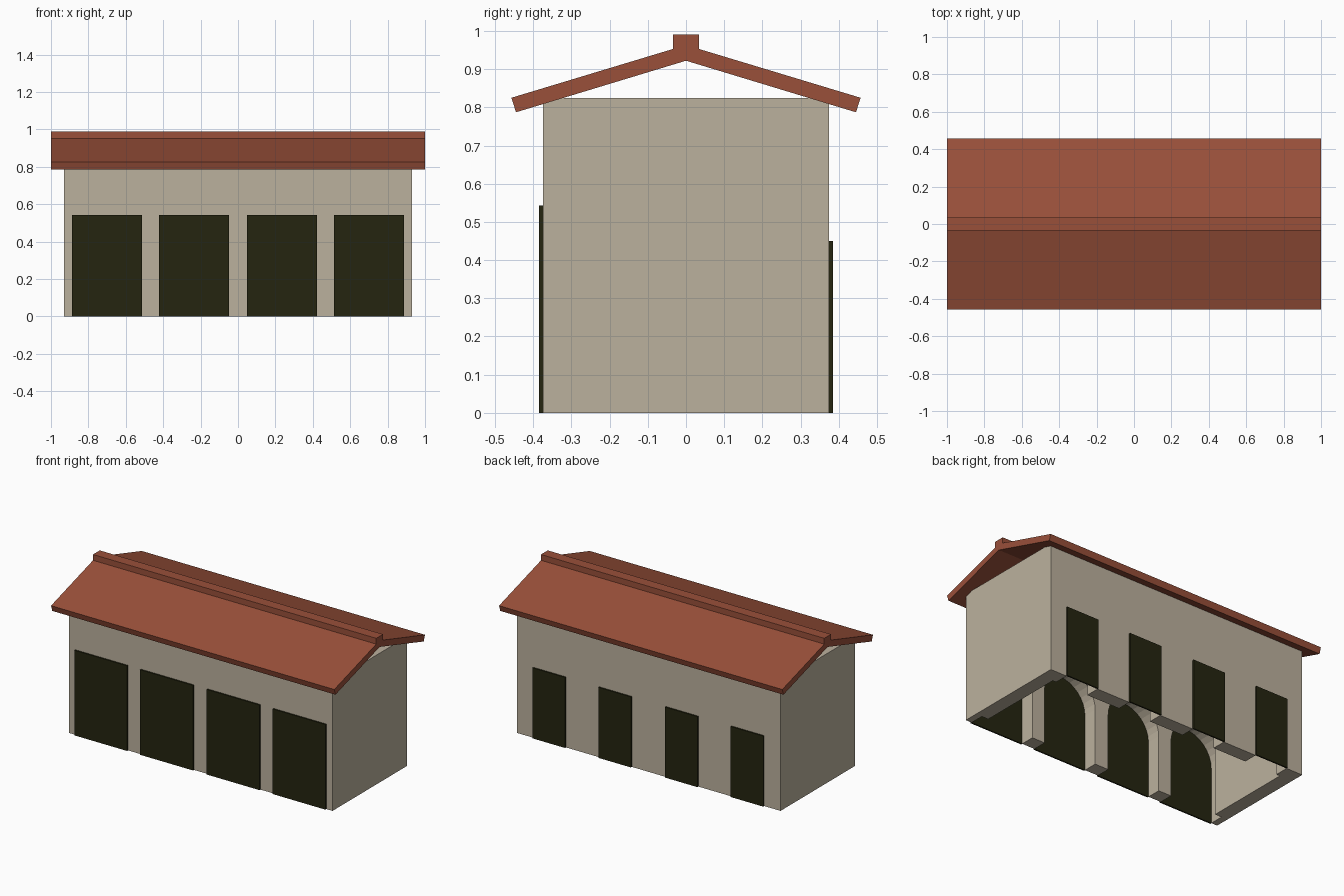
import bpy, bmesh, math
from mathutils import Vector

cube = bpy.data.objects.get("Cube")
if cube:
    bpy.data.objects.remove(cube)


def material(name, rgb):
    m = bpy.data.materials.new(name)
    m.use_nodes = True
    m.diffuse_color = (*rgb, 1)
    m.node_tree.nodes["Principled BSDF"].inputs["Base Color"].default_value = (*rgb, 1)
    return m


PLASTER = material("beige plaster", (0.50, 0.44, 0.34))
TILE = material("terracotta roof", (0.32, 0.08, 0.042))
DARK = material("dark door", (0.018, 0.018, 0.005))


def prism(name, outline, direction, mat):
    """Extrude a closed outline of 3D points along a direction."""
    bm = bmesh.new()
    face = bm.faces.new([bm.verts.new(p) for p in outline])
    ext = bmesh.ops.extrude_face_region(bm, geom=[face], use_keep_orig=True)
    moved = [g for g in ext["geom"] if isinstance(g, bmesh.types.BMVert)]
    bmesh.ops.translate(bm, verts=moved, vec=Vector(direction))
    bmesh.ops.recalc_face_normals(bm, faces=bm.faces)
    mesh = bpy.data.meshes.new(name)
    bm.to_mesh(mesh)
    bm.free()
    mesh.materials.append(mat)
    obj = bpy.data.objects.new(name, mesh)
    bpy.context.collection.objects.link(obj)
    return obj


def box(name, x0, x1, y0, y1, z0, z1, mat):
    base = [(x0, y0, z0), (x1, y0, z0), (x1, y1, z0), (x0, y1, z0)]
    return prism(name, base, (0, 0, z1 - z0), mat)


HALF_X, HALF_Y, WALL_TOP, THICK = 0.93, 0.375, 0.825, 0.09
BAYS = (-0.70, -0.235, 0.235, 0.70)


# Long walls with a row of round-arched openings, each covered by a door panel
def arcade(side, y_sign, width, height):
    r, y = width / 2, y_sign * HALF_Y
    pts = [(-HALF_X, 0)]
    for c in BAYS:
        pts.append((c - r, 0))
        for i in range(17):
            a = math.pi * (1 - i / 16)
            pts.append((c + r * math.cos(a), height - r + r * math.sin(a)))
        pts.append((c + r, 0))
    pts += [(HALF_X, 0), (HALF_X, WALL_TOP), (-HALF_X, WALL_TOP)]
    prism(side + "_wall", [(x, y, z) for x, z in pts],
          (0, -y_sign * THICK, 0), PLASTER)
    for i, c in enumerate(BAYS):
        box(f"{side}_door_{i + 1}", c - r, c + r, *sorted((y, y + y_sign * 0.0095)),
            0, height, DARK)


arcade("front", -1, 0.374, 0.543)
arcade("back", 1, 0.23, 0.45)

# Plain end walls
inner_y = HALF_Y - THICK
box("right_wall", -HALF_X, THICK - HALF_X, -inner_y, inner_y, 0, WALL_TOP, PLASTER)
box("left_wall", HALF_X - THICK, HALF_X, -inner_y, inner_y, 0, WALL_TOP, PLASTER)

# Pitched roof slabs and ridge cap
for side, s in (("front", -1), ("back", 1)):
    profile = [(0, 0.922), (s * 0.445, 0.787), (s * 0.457, 0.825), (0, 0.963)]
    prism(side + "_roof", [(-1, y, z) for y, z in profile], (2, 0, 0), TILE)
box("ridge_cap", -1, 1, -0.034, 0.034, 0.95, 0.99, TILE)
